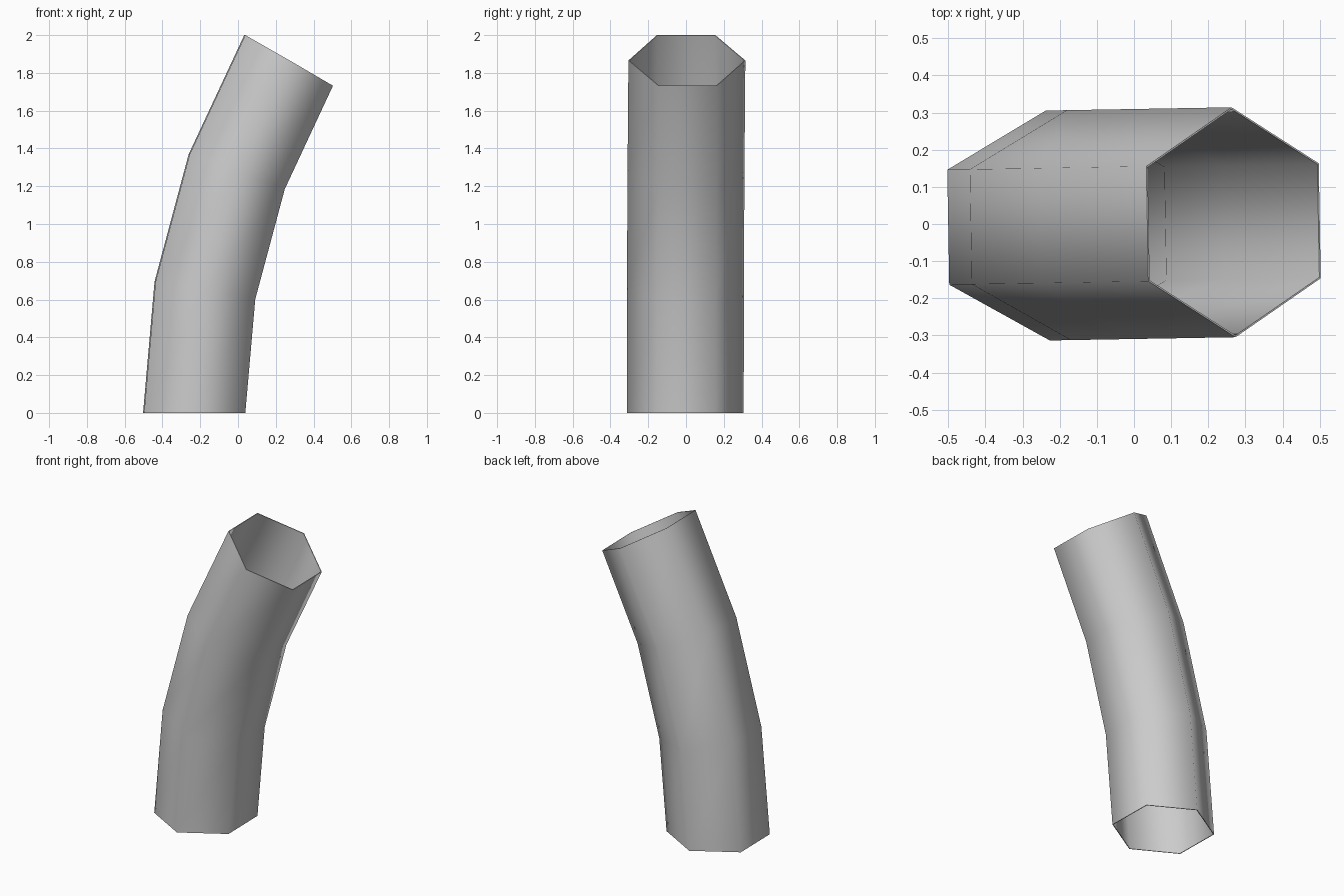
import bpy, bmesh
from math import sin, cos, radians, pi
from mathutils import Matrix

cube = bpy.data.objects.get("Cube")
if cube:
    bpy.data.objects.remove(cube, do_unlink=True)

SIDES, RINGS = 6, 4
BEND = radians(30)
ARC_RADIUS, ARC_X = 3.732, 3.5
TUBE_RADIUS, WALL = 0.3095, 0.005

mat = bpy.data.materials.new("light grey")
mat.use_nodes = True
color = (0.6, 0.6, 0.6, 1)
mat.diffuse_color = color
mat.node_tree.nodes["Principled BSDF"].inputs["Base Color"].default_value = color


def shell(bm, radius):
    """Hexagonal rings swept along a circular bend"""
    rings = []
    for i in range(RINGS):
        a = BEND * i / (RINGS - 1)
        ring = []
        for k in range(SIDES):
            t = 2 * pi * k / SIDES + pi / 2
            r = ARC_RADIUS - radius * cos(t)
            ring.append(bm.verts.new((ARC_X - r * cos(a), radius * sin(t), r * sin(a))))
        rings.append(ring)
    return rings


def bridge(bm, a, b):
    for k in range(SIDES):
        n = (k + 1) % SIDES
        bm.faces.new((a[k], a[n], b[n], b[k]))


# Open bent tube: outer wall, inner wall and the thin rims joining them
bm = bmesh.new()
outer = shell(bm, TUBE_RADIUS)
inner = shell(bm, TUBE_RADIUS - WALL)
for walls in (outer, inner):
    for low, high in zip(walls, walls[1:]):
        bridge(bm, low, high)
bridge(bm, outer[0], inner[0])
bridge(bm, outer[-1], inner[-1])
bmesh.ops.recalc_face_normals(bm, faces=bm.faces)

# Slight turn about the vertical axis
bm.transform(Matrix.Rotation(radians(1), 4, "Z"))

mesh = bpy.data.meshes.new("bent_tube")
bm.to_mesh(mesh)
bm.free()
mesh.materials.append(mat)
tube = bpy.data.objects.new("bent_tube", mesh)
bpy.context.collection.objects.link(tube)

# Smooth walls with crisp rims
bpy.ops.object.select_all(action="DESELECT")
tube.select_set(True)
bpy.context.view_layer.objects.active = tube
bpy.ops.object.shade_smooth_by_angle(angle=radians(75))
